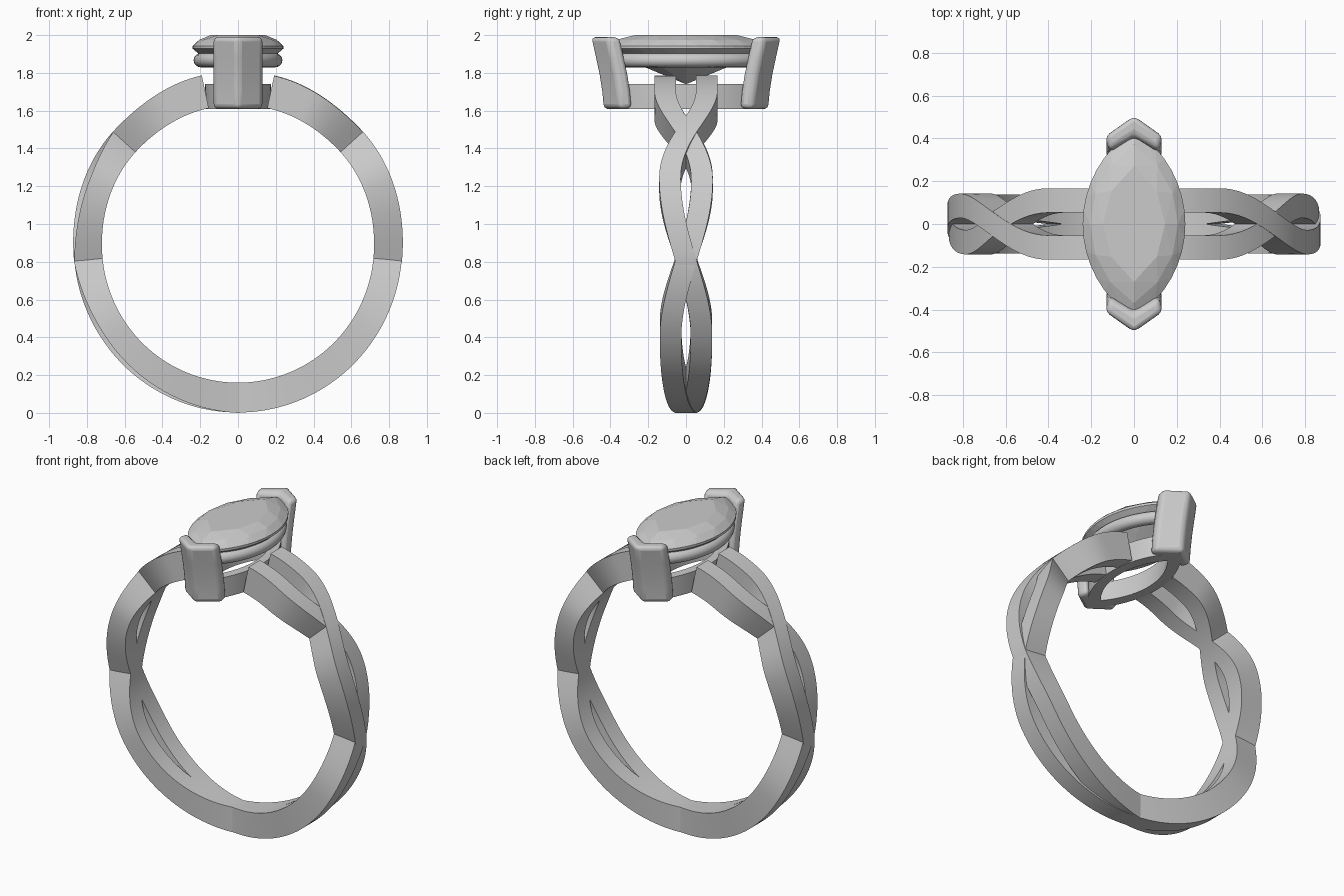
import bpy, bmesh, math
from math import sin, cos, pi, radians, sqrt

if "Cube" in bpy.data.objects:
    bpy.data.objects.remove(bpy.data.objects["Cube"])

CZ = 0.885  # height of the finger-hole centre


def make(name, bm, smooth=30):
    bmesh.ops.recalc_face_normals(bm, faces=bm.faces[:])
    me = bpy.data.meshes.new(name)
    bm.to_mesh(me)
    bm.free()
    ob = bpy.data.objects.new(name, me)
    bpy.context.collection.objects.link(ob)
    if smooth:
        bpy.context.view_layer.objects.active = ob
        ob.select_set(True)
        bpy.ops.object.shade_smooth_by_angle(angle=radians(smooth))
        ob.select_set(False)
    return ob


def loft(rings, closed):
    """Skin a list of closed rings; cap the ends unless closed."""
    bm = bmesh.new()
    vs = [[bm.verts.new(p) for p in r] for r in rings]
    m, n = len(vs), len(vs[0])
    for i in range(m if closed else m - 1):
        a, b = vs[i], vs[(i + 1) % m]
        for j in range(n):
            k = (j + 1) % n
            bm.faces.new((a[j], a[k], b[k], b[j]))
    if not closed:
        bm.faces.new(vs[0])
        bm.faces.new(vs[-1])
    return bm


def marquise(w, l, z, n):
    """Pointed oval: two arcs meeting at y = +-l, n points per arc."""
    r = (w * w + l * l) / (2 * w)
    half = math.asin(l / r)
    pts = []
    for s in (1, -1):
        for i in range(n):
            a = -half + 2 * half * i / n
            pts.append((s * (r * cos(a) - r + w), s * r * sin(a), z))
    return pts


def ease(keys, t, soft=True):
    for (a, u), (b, v) in zip(keys, keys[1:]):
        if t <= b:
            f = (t - a) / (b - a)
            if soft:
                f = (1 - cos(pi * f)) / 2
            return u + (v - u) * f
    return keys[-1][1]


# Twisted shank: two strands, angle measured from the bottom of the ring
WEAVE = [(-56, 0.082), (56, -0.082), (114, 0.085), (154, -0.11), (170, -0.11)]
OUTER = [(0, 0.885), (85, 0.872), (134, 0.896), (170, 0.922)]
INNER = [(0, 0.725), (85, 0.72), (134, 0.735), (170, 0.745)]
END, STEPS, HALF = 168, 160, 0.057


def strand(name, sign):
    rings = []
    for i in range(STEPS + 1):
        t = -END + 2 * END * i / STEPS
        s = 1 if t >= 0 else -1
        y = sign * s * ease(WEAVE, abs(t))
        ri = ease(INNER, abs(t))
        ro = ease(OUTER, abs(t))
        # the strand at the back on the right (front on the left) dips under
        if abs(t) < 134:
            ro -= 0.3 * max(0, s * y)
        ro -= 0.002 if sign > 0 else 0
        a = radians(t)
        rings.append([(r * sin(a), y + h, CZ - r * cos(a)) for r, h in
                      ((ri, -HALF), (ro, -HALF), (ro, HALF), (ri, HALF))])
    make(name, loft(rings, False))


strand("shank_strand_a", 1)
strand("shank_strand_b", -1)

# Lower gallery: flat pointed-oval frame between the shank ends
profile = [(0.17, 0.42, 1.61), (0.175, 0.42, 1.74), (0.12, 0.33, 1.74), (0.11, 0.30, 1.61)]
make("lower_gallery", loft([marquise(w, l, z, 20) for w, l, z in profile], True))

# Upper gallery: rounded wire under the stone
wire = []
for i in range(16):
    a = 2 * pi * i / 16
    d = 0.04 * cos(a)
    wire.append(marquise(0.195 + d, 0.375 + d * 1.2, 1.867 + 0.038 * sin(a), 24))
make("upper_gallery_wire", loft(wire, True), 40)

# V-shaped end prongs, leaning outward, mirrored front to back
plan = [(0, 0.51), (0.135, 0.415), (0.115, 0.345), (0, 0.415), (-0.115, 0.345), (-0.135, 0.415)]
levels = [(1.61, -0.066), (1.70, -0.058), (1.79, -0.044), (1.88, -0.025), (1.99, 0)]
prong = make("end_prongs", loft([[(x, y + o, z) for x, y in plan] for z, o in levels], False), 0)
mir = prong.modifiers.new("mirror", 'MIRROR')
mir.use_axis = (False, True, False)
bev = prong.modifiers.new("round", 'BEVEL')
bev.width = 0.025
bev.segments = 3
bev.limit_method = 'ANGLE'
bev.angle_limit = radians(35)
bpy.context.view_layer.objects.active = prong
prong.select_set(True)
bpy.ops.object.shade_smooth_by_angle(angle=radians(30))
prong.select_set(False)

# Faceted marquise stone: crown, girdle and pavilion as a convex hull
bm = bmesh.new()
pts = marquise(0.145, 0.27, 2.0, 4) + marquise(0.205, 0.37, 1.975, 6)
pts += marquise(0.24, 0.44, 1.943, 16) + marquise(0.24, 0.44, 1.928, 16)
pts += marquise(0.13, 0.23, 1.835, 4) + [(0, 0, 1.74)]
for p in pts:
    bm.verts.new(p)
bmesh.ops.convex_hull(bm, input=bm.verts[:])
bmesh.ops.dissolve_limit(bm, angle_limit=radians(1), verts=bm.verts[:], edges=bm.edges[:])
make("marquise_stone", bm, 0)
